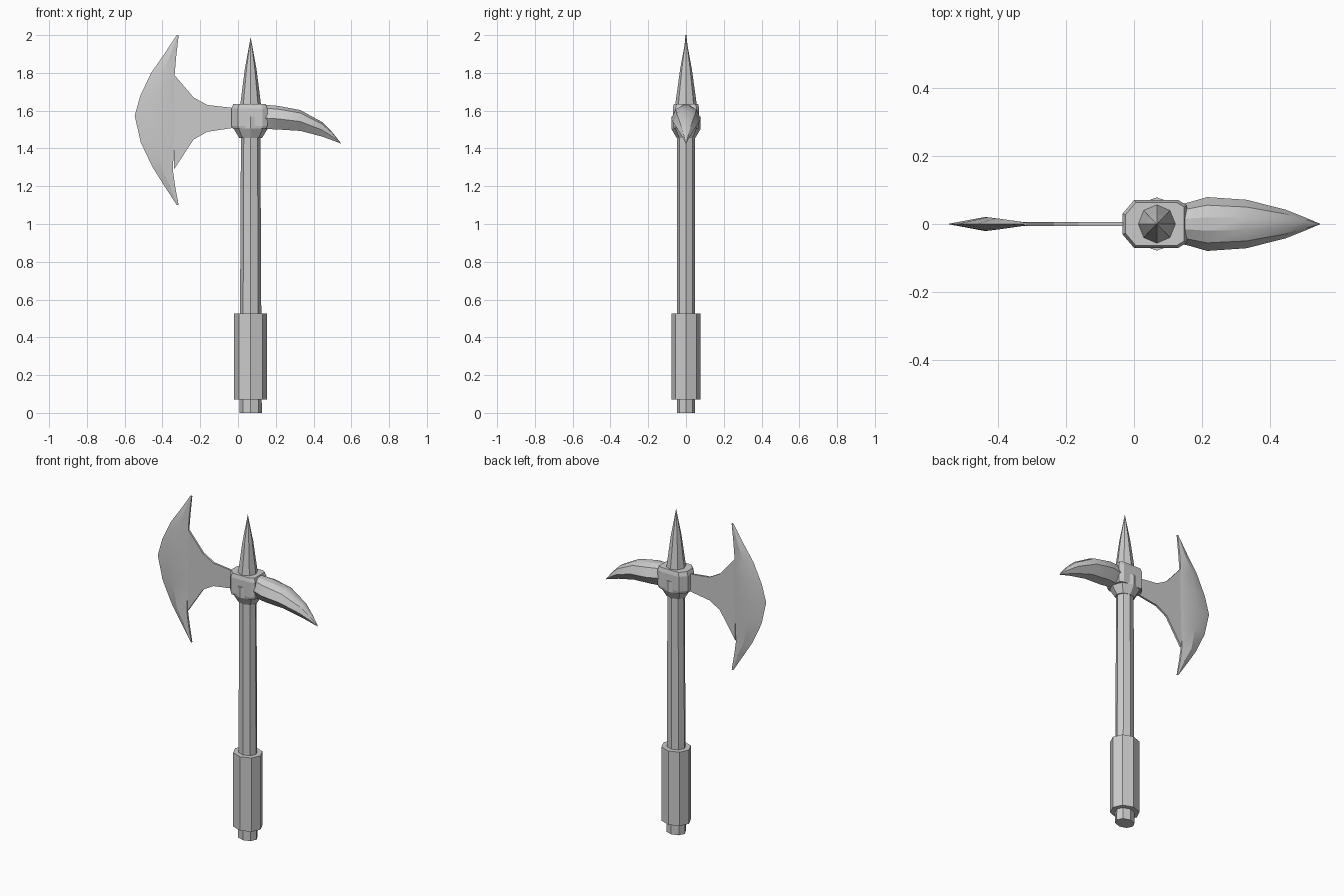
import bpy, bmesh, math

if "Cube" in bpy.data.objects:
    bpy.data.objects.remove(bpy.data.objects["Cube"])

CX = 0.067  # axis of the handle


def loft(name, rings, smooth=False):
    """Skin a list of equal-length closed rings and cap both ends."""
    bm = bmesh.new()
    vs = [[bm.verts.new(p) for p in r] for r in rings]
    n = len(rings[0])
    for a, b in zip(vs, vs[1:]):
        for i in range(n):
            j = (i + 1) % n
            bm.faces.new((a[i], a[j], b[j], b[i]))
    bm.faces.new(vs[0])
    bm.faces.new(vs[-1])
    bmesh.ops.remove_doubles(bm, verts=bm.verts[:], dist=0.0002)
    bmesh.ops.recalc_face_normals(bm, faces=bm.faces[:])
    me = bpy.data.meshes.new(name)
    bm.to_mesh(me)
    bm.free()
    ob = bpy.data.objects.new(name, me)
    bpy.context.collection.objects.link(ob)
    if smooth:
        bpy.ops.object.select_all(action='DESELECT')
        ob.select_set(True)
        bpy.context.view_layer.objects.active = ob
        bpy.ops.object.shade_smooth_by_angle(angle=math.radians(25))
    return ob


def octagon(rx, ry, z):
    return [(CX + rx * math.cos(k * math.pi / 4), ry * math.sin(k * math.pi / 4), z)
            for k in range(8)]


def column(name, profile):
    return loft(name, [octagon(*p) for p in profile])


# Handle, grip, top spike and collar under the head: eight-sided columns
column("shaft", [(0.059, 0.048, 0), (0.051, 0.047, 1.56)])
column("grip", [(0.087, 0.077, 0.07), (0.087, 0.077, 0.525)])
column("top_spike", [(0.058, 0.058, 1.60), (0.054, 0.056, 1.64),
                     (0.031, 0.031, 1.82), (0, 0, 1.99)])
column("collar", [(0.06, 0.049, 1.455), (0.09, 0.078, 1.505), (0.085, 0.078, 1.57)])

# Head socket: chamfered block
half = [(-0.034, 0.03), (0.0, 0.07), (0.13, 0.07), (0.155, 0.055)]
outline = half + [(x, -y) for x, y in reversed(half)]


def block(s, z):
    return [(CX + (x - CX) * s, y * s, z) for x, y in outline]


loft("head_socket", [block(0.95, 1.505), block(1, 1.52), block(1, 1.612), block(0.91, 1.636)])

# Curved rear beak: x, half width, bottom z, top z
rings = []
for x, w, zb, zt in [(0.11, 0.055, 1.51, 1.63), (0.155, 0.062, 1.503, 1.63),
                     (0.215, 0.079, 1.50, 1.625), (0.33, 0.071, 1.493, 1.603),
                     (0.445, 0.042, 1.463, 1.54), (0.50, 0.02, 1.443, 1.485),
                     (0.547, 0.0, 1.425, 1.425)]:
    h = zt - zb
    side = [(0.25, 1.0), (0.7, 0.86), (1.0, 0.45), (0.45, 0.0)]
    ring = [(x, w * a, zb + h * b) for a, b in side]
    rings.append(ring + [(x, -y, z) for _, y, z in reversed(ring)])
loft("rear_beak", rings, True)

# Crescent blade: edge x, ridge x, back x, edge z, back z, ridge half thickness
T = 0.006
rings = []
for xe, xr, xb, ze, zb, t in [(-0.324, -0.319, -0.314, 2.0, 2.0, 0.004),
                              (-0.397, -0.362, -0.328, 1.89, 1.88, 0.011),
                              (-0.46, -0.405, -0.335, 1.80, 1.795, 0.017),
                              (-0.517, -0.43, -0.335, 1.68, 1.68, 0.02),
                              (-0.547, -0.44, -0.335, 1.573, 1.56, 0.02),
                              (-0.515, -0.43, -0.338, 1.433, 1.435, 0.02),
                              (-0.455, -0.405, -0.345, 1.305, 1.285, 0.017),
                              (-0.395, -0.362, -0.333, 1.21, 1.20, 0.011),
                              (-0.324, -0.319, -0.314, 1.10, 1.10, 0.004)]:
    zr = (ze + zb) / 2
    tb = min(t, T)
    rings.append([(xe, 0, ze), (xr, t, zr), (xb, tb, zb), (xb, -tb, zb), (xr, -t, zr)])
loft("blade", rings, True)

# Flaring plate joining the blade to the socket: x, bottom z, top z
loft("blade_neck", [[(x, -T, zb), (x, T, zb), (x, T, zt), (x, -T, zt)]
                    for x, zb, zt in [(-0.34, 1.288, 1.793), (-0.235, 1.447, 1.67),
                                      (-0.163, 1.488, 1.63), (-0.03, 1.508, 1.615),
                                      (0.03, 1.508, 1.615)]])
